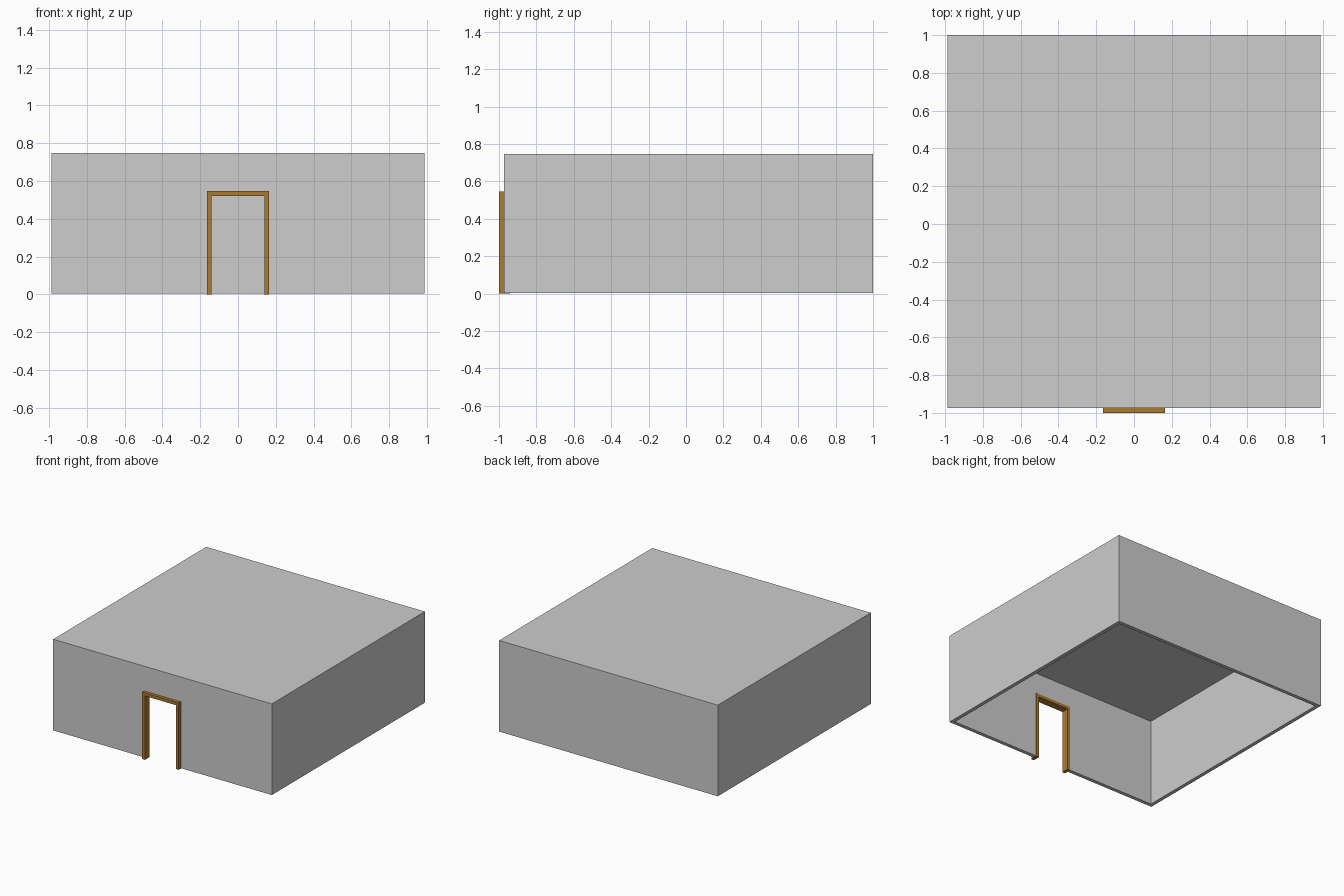
import bpy, bmesh

old = bpy.data.objects.get("Cube")
if old:
    bpy.data.objects.remove(old, do_unlink=True)

HALF = 0.987          # half width of the square room
FRONT, BACK = -0.974, 1.0
BASE, TOP = 0.004, 0.748
WALL = 0.03


def material(name, rgb):
    m = bpy.data.materials.new(name)
    m.use_nodes = True
    m.diffuse_color = (*rgb, 1)
    m.node_tree.nodes["Principled BSDF"].inputs["Base Color"].default_value = (*rgb, 1)
    return m


def make_object(name, bm, mat=None):
    bmesh.ops.recalc_face_normals(bm, faces=bm.faces)
    mesh = bpy.data.meshes.new(name)
    bm.to_mesh(mesh)
    bm.free()
    ob = bpy.data.objects.new(name, mesh)
    bpy.context.collection.objects.link(ob)
    if mat:
        mesh.materials.append(mat)
    return ob


def box(lo, hi):
    bm = bmesh.new()
    bmesh.ops.create_cube(bm, size=1)
    for v in bm.verts:
        v.co = [hi[i] if v.co[i] > 0 else lo[i] for i in range(3)]
    return bm


def apply(ob, mod):
    with bpy.context.temp_override(object=ob, active_object=ob, selected_objects=[ob]):
        bpy.ops.object.modifier_apply(modifier=mod.name)


grey = material("wall grey", (0.61, 0.61, 0.61))
wood = material("golden wood", (0.41, 0.2, 0.03))

# Room shell: walls and ceiling, open underneath
bm = box((-HALF, FRONT, BASE), (HALF, BACK, TOP))
bmesh.ops.recalc_face_normals(bm, faces=bm.faces)
floor = [f for f in bm.faces if f.normal.z < -0.5]
bmesh.ops.delete(bm, geom=floor, context='FACES')
room = make_object("room_shell", bm, grey)
shell = room.modifiers.new("thickness", 'SOLIDIFY')
shell.thickness = WALL
shell.offset = -1
shell.use_even_offset = True
apply(room, shell)

# Doorway opening, cut to the middle of the frame
cutter = make_object("doorway_cutter", box((-0.152, -1.1, -0.1), (0.152, -0.8, 0.534)))
cutter.hide_render = True
cut = room.modifiers.new("doorway", 'BOOLEAN')
cut.operation = 'DIFFERENCE'
cut.solver = 'EXACT'
cut.object = cutter
apply(room, cut)
bpy.data.objects.remove(cutter, do_unlink=True)

# Door frame: an upside-down U extruded through the wall
outer, inner, head, lintel = 0.165, 0.14, 0.546, 0.521
half = [(inner, 0), (outer, 0), (outer, head)]
outline = half + [(-x, z) for x, z in reversed(half)] + [(-inner, lintel), (inner, lintel)]
bm = bmesh.new()
face = bm.faces.new([bm.verts.new((x, -1, z)) for x, z in outline])
ext = bmesh.ops.extrude_face_region(bm, geom=[face])
verts = [g for g in ext["geom"] if isinstance(g, bmesh.types.BMVert)]
bmesh.ops.translate(bm, verts=verts, vec=(0, 0.06, 0))
make_object("door_frame", bm, wood)
